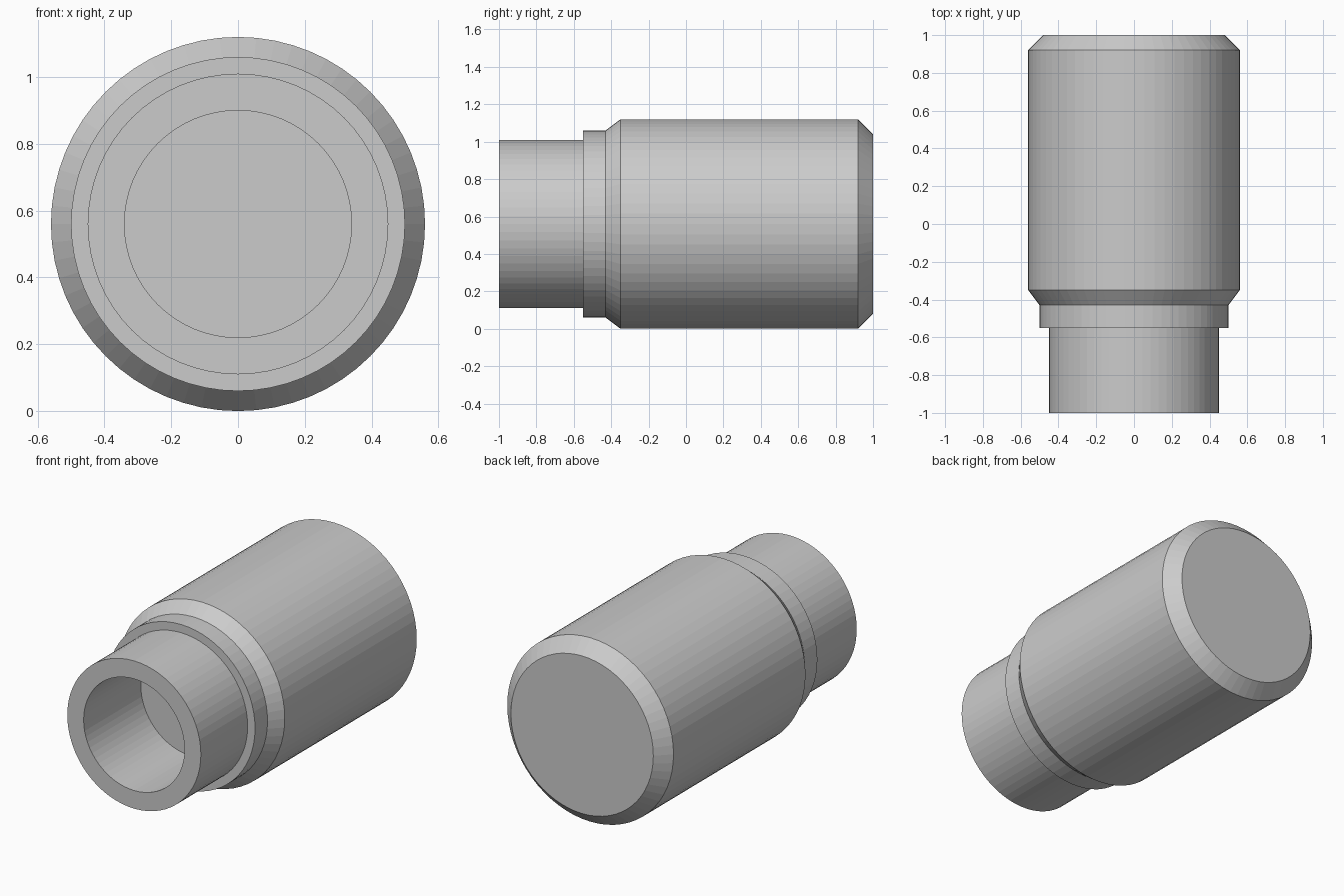
import bpy, bmesh
from math import cos, sin, tau

if "Cube" in bpy.data.objects:
    bpy.data.objects.remove(bpy.data.objects["Cube"])

SIDES = 64
AXIS_Z = 0.56

grey = bpy.data.materials.new("light grey")
grey.diffuse_color = (0.6, 0.6, 0.6, 1.0)
grey.use_nodes = True
grey.node_tree.nodes["Principled BSDF"].inputs["Base Color"].default_value = grey.diffuse_color


def lathe(name, profile, mat):
    """Turn (radius, y) points around the y axis and cap both ends."""
    bm = bmesh.new()
    rings = []
    for r, y in profile:
        rings.append([bm.verts.new((r * cos(tau * i / SIDES), y,
                                    AXIS_Z + r * sin(tau * i / SIDES)))
                      for i in range(SIDES)])
    for a, b in zip(rings, rings[1:]):
        for i in range(SIDES):
            j = (i + 1) % SIDES
            bm.faces.new((a[i], a[j], b[j], b[i]))
    bm.faces.new(rings[0])
    bm.faces.new(rings[-1])
    bmesh.ops.recalc_face_normals(bm, faces=bm.faces)
    mesh = bpy.data.meshes.new(name)
    bm.to_mesh(mesh)
    bm.free()
    mesh.materials.append(mat)
    obj = bpy.data.objects.new(name, mesh)
    bpy.context.collection.objects.link(obj)
    return obj


# One turned piece: blind bore, neck, collar, chamfered barrel, closed back
lathe("turned_sleeve", [
    (0.34, -0.45), (0.34, -1.0),    # bore
    (0.45, -1.0), (0.45, -0.55),    # neck
    (0.50, -0.55), (0.50, -0.43),   # collar
    (0.56, -0.35), (0.56, 0.92),    # barrel
    (0.48, 1.0),                    # back chamfer
], grey)
